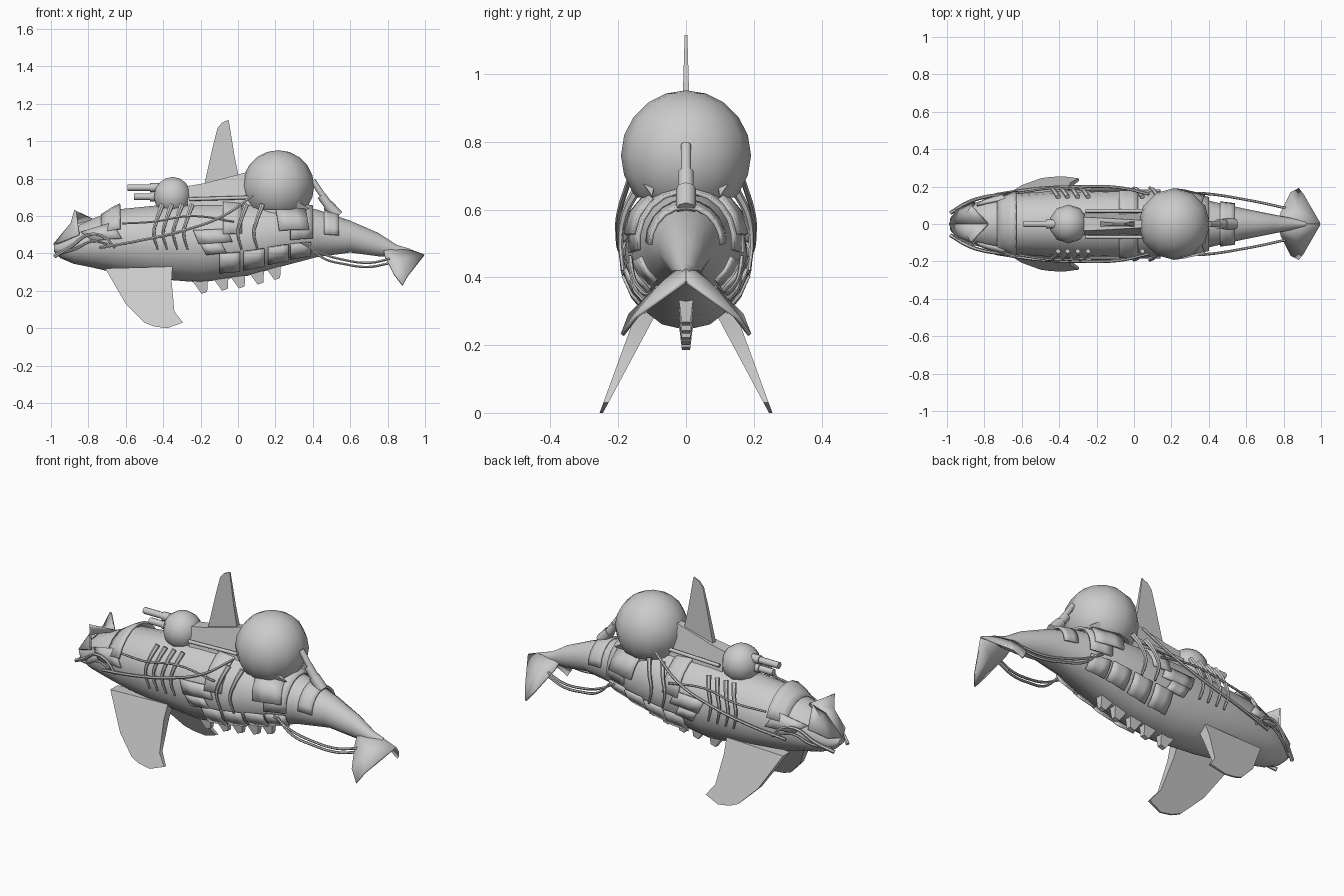
import bpy, bmesh, math
from mathutils import Vector, Matrix

if "Cube" in bpy.data.objects:
    bpy.data.objects.remove(bpy.data.objects["Cube"])

GREY = (0.6, 0.6, 0.6, 1)
mat = bpy.data.materials.new("plain grey")
mat.use_nodes = True
mat.diffuse_color = GREY
mat.node_tree.nodes["Principled BSDF"].inputs["Base Color"].default_value = GREY


def finish(name, mesh, mirror=False, thick=0, angle=35):
    """Link a mesh object, shade it and add mirror / solidify."""
    ob = bpy.data.objects.new(name, mesh)
    bpy.context.collection.objects.link(ob)
    mesh.materials.clear()
    mesh.materials.append(mat)
    bpy.ops.object.select_all(action='DESELECT')
    bpy.context.view_layer.objects.active = ob
    ob.select_set(True)
    bpy.ops.object.shade_smooth_by_angle(angle=math.radians(angle))
    if thick:
        s = ob.modifiers.new("thickness", 'SOLIDIFY')
        s.thickness, s.offset = thick, 0
    if mirror:
        m = ob.modifiers.new("mirror", 'MIRROR')
        m.use_axis = (False, True, False)
    return ob


def from_faces(name, verts, faces, **kw):
    mesh = bpy.data.meshes.new(name)
    mesh.from_pydata([tuple(v) for v in verts], [], faces)
    bm = bmesh.new()
    bm.from_mesh(mesh)
    bmesh.ops.recalc_face_normals(bm, faces=bm.faces)
    bm.to_mesh(mesh)
    bm.free()
    return finish(name, mesh, **kw)


# Body stations: x, half width, bottom, top
STATIONS = [(-.985, .03, .41, .44), (-.95, .07, .375, .475), (-.88, .105, .345, .54),
            (-.78, .135, .325, .585), (-.65, .16, .295, .635), (-.45, .175, .265, .655),
            (-.2, .185, .245, .67), (.05, .18, .28, .67), (.25, .165, .335, .665),
            (.42, .12, .38, .635), (.6, .08, .405, .575), (.75, .05, .385, .51),
            (.85, .03, .385, .445), (.92, .012, .395, .425)]


def skin(x, deg, lift=0):
    """Point on the hull at x; angle runs from the top towards +y."""
    for a, b in zip(STATIONS, STATIONS[1:]):
        if x <= b[0]:
            break
    t = (x - a[0]) / (b[0] - a[0])
    _, w, lo, hi = [p + (q - p) * t for p, q in zip(a, b)]
    r = math.radians(deg)
    return Vector((x, (w + lift) * math.sin(r),
                   (lo + hi) / 2 + ((hi - lo) / 2 + lift) * math.cos(r)))


def plate(name, x0, x1, a0, a1, lift0=.008, lift1=.008, mirror=True, skew=0):
    """Armour plate that follows the hull."""
    n, m = max(2, round((a1 - a0) / 18)), 3
    verts = [skin(x0 + (x1 - x0) * i / m + skew * j / n, a0 + (a1 - a0) * j / n,
                  lift0 + (lift1 - lift0) * i / m)
             for i in range(m + 1) for j in range(n + 1)]
    faces = [(i * (n + 1) + j, i * (n + 1) + j + 1, (i + 1) * (n + 1) + j + 1, (i + 1) * (n + 1) + j)
             for i in range(m) for j in range(n)]
    return from_faces(name, verts, faces, mirror=mirror, thick=.012)


def blade(name, outline, centre, half, mirror=False):
    """Fin with a side outline (x, z), centred at y = centre(z)."""
    n = len(outline)
    verts = [(x, centre(z) + s * half(z), z) for s in (-1, 1) for x, z in outline]
    faces = [tuple(range(n)), tuple(range(n, 2 * n))]
    faces += [(i, (i + 1) % n, n + (i + 1) % n, n + i) for i in range(n)]
    return from_faces(name, verts, faces, mirror=mirror)


def fan(name, hub, rim, closed, thick):
    n = len(rim)
    faces = [(0, i + 1, (i + 1) % n + 1) for i in range(n if closed else n - 1)]
    return from_faces(name, [hub] + rim, faces, mirror=True, thick=thick, angle=50)


def tube(name, points, radius, end=1, mirror=True):
    """Round smooth hose through points, tapering to end * radius."""
    cu = bpy.data.curves.new(name, 'CURVE')
    cu.dimensions, cu.resolution_u = '3D', 5
    cu.bevel_depth, cu.bevel_resolution, cu.use_fill_caps = radius, 1, True
    sp = cu.splines.new('BEZIER')
    sp.bezier_points.add(len(points) - 1)
    for i, (bp, p) in enumerate(zip(sp.bezier_points, points)):
        bp.co = p
        bp.handle_left_type = bp.handle_right_type = 'AUTO'
        bp.radius = 1 + (end - 1) * i / (len(points) - 1)
    tmp = bpy.data.objects.new("temp", cu)
    bpy.context.collection.objects.link(tmp)
    dg = bpy.context.evaluated_depsgraph_get()
    mesh = bpy.data.meshes.new_from_object(tmp.evaluated_get(dg))
    bpy.data.objects.remove(tmp)
    return finish(name, mesh, mirror=mirror, angle=50)


def rod(name, a, b, radius, sides=10, mirror=False):
    a, b = Vector(a), Vector(b)
    bm = bmesh.new()
    turn = (b - a).to_track_quat('Z', 'Y').to_matrix().to_4x4()
    bmesh.ops.create_cone(bm, cap_ends=True, segments=sides, radius1=radius, radius2=radius,
                          depth=(b - a).length, matrix=Matrix.Translation((a + b) / 2) @ turn)
    mesh = bpy.data.meshes.new(name)
    bm.to_mesh(mesh)
    bm.free()
    return finish(name, mesh, mirror=mirror, angle=50)


def dome(name, centre, radius, floor, seg, rings):
    """Ball cut flat at the floor height."""
    bm = bmesh.new()
    bmesh.ops.create_uvsphere(bm, u_segments=seg, v_segments=rings, radius=radius,
                              matrix=Matrix.Translation(centre))
    cut = bmesh.ops.bisect_plane(bm, geom=bm.verts[:] + bm.edges[:] + bm.faces[:],
                                 plane_co=(0, 0, floor), plane_no=(0, 0, -1), clear_outer=True)
    bmesh.ops.contextual_create(bm, geom=[g for g in cut["geom_cut"] if isinstance(g, bmesh.types.BMEdge)])
    mesh = bpy.data.meshes.new(name)
    bm.to_mesh(mesh)
    bm.free()
    return finish(name, mesh, angle=45)


# Hull
N = 16
hull = [skin(s[0], 360 * j / N) for s in STATIONS for j in range(N)]
quads = [(i * N + j, i * N + (j + 1) % N, (i + 1) * N + (j + 1) % N, (i + 1) * N + j)
         for i in range(len(STATIONS) - 1) for j in range(N)]
last = len(hull) - N
from_faces("body", hull, quads + [tuple(range(N)), tuple(range(last, last + N))], angle=40)

# Head: horned brow plate, lips and collars
fan("brow_plate", (-.89, .06, .56),
    [(-.78, 0, .585), (-.88, 0, .555), (-.985, 0, .445), (-.95, .075, .46),
     (-.85, .115, .50), (-.87, .095, .63)], True, .012)
tube("lip", [(-.98, .06, .385), (-.89, .115, .44), (-.8, .145, .50), (-.72, .158, .49), (-.66, .165, .43)], .011, .6)
tube("lower_lip", [(-.96, .06, .40), (-.87, .12, .425), (-.78, .145, .465), (-.7, .16, .45)], .009, .6)
plate("neck_collar", -.73, -.63, -70, 70, 0, .025, mirror=False)
plate("jaw_plate", -.84, -.68, 55, 85, .004, .01, skew=.06)

# Side and deck armour
plate("mid_collar", -.08, .02, -80, 80, .012, .004, mirror=False)
plate("flank_patch_front", -.24, -.06, 72, 92, .005, .005, skew=.03)
plate("flank_patch_rear", -.2, -.09, 92, 108, .005, .005, skew=.03)
plate("rear_collar", .28, .4, -100, 100, .01, .015, mirror=False)
plate("saddle_plate", .2, .36, 38, 82, .02, .024, skew=.02)
plate("tail_collar", .46, .54, -90, 90, .004, .012, mirror=False)
for i, x in enumerate((-.1, .03, .16, .28)):
    plate(f"belly_plate_{i + 1}", x, x + .11, 108, 142, .008, .014)

# Curved ribs on the flanks
for i, x in enumerate((-.45, -.4, -.345, -.29, 0, .085)):
    tube(f"flank_rib_{i + 1}",
         [(x + .045, .145, .66), (x + .02, .18, .59), (x, .193, .51), (x + .02, .186, .42)], .014, .4)

# Belly spikes sweeping back
for i, x in enumerate((-.2, -.09, .0, .1, .19)):
    z = skin(x, 180).z
    blade(f"belly_spike_{i + 1}",
          [(x - .06, z + .03), (x + .005, z - .06), (x + .035, z - .05), (x + .04, z + .03)],
          lambda q: 0, lambda q, z=z: .012 + .12 * (q - z + .06))

# Fins
blade("dorsal_fin", [(-.2, .64), (-.18, .77), (-.135, .97), (-.11, 1.07), (-.085, 1.1),
                     (-.05, 1.115), (-.02, .93), (.01, .78), (.02, .64)],
      lambda z: 0, lambda z: .004 + .03 * (1.115 - z))
blade("pectoral_fin", [(-.71, .32), (-.6, .13), (-.5, .03), (-.45, .01), (-.38, 0), (-.295, .03),
                       (-.34, .09), (-.355, .25), (-.35, .33)],
      lambda z: .25 - .45 * z, lambda z: .005 + .085 * z, mirror=True)
fan("tail_fluke", (.87, .085, .365),
    [(.9, 0, .425), (.77, 0, .45), (.785, .06, .385), (.835, .165, .29), (.88, .188, .23),
     (.907, .155, .28), (.995, 0, .39)], True, .012)

# Deck housing behind the turret
blade("deck_housing", [(-.27, .65), (-.27, .76), (-.18, .775), (.07, .84), (.07, .65)],
      lambda z: 0, lambda z: .06 - .22 * (z - .65))
rod("deck_rail", (-.26, .07, .69), (.08, .07, .70), .01, 8, True)

# Gas balloon and its stern strut
dome("balloon", (.215, 0, .76), .192, .635, 12, 10)
rod("balloon_cradle", (.215, 0, .60), (.215, 0, .66), .125, 12)
from_faces("cradle_bracket", [(.3, .09, .69), (.3, .135, .69), (.32, .10, .62), (.38, .1, .64)],
           [(0, 1, 2), (1, 3, 2), (0, 2, 3), (0, 3, 1)], mirror=True)
rod("stern_strut", (.4, 0, .79), (.5, 0, .64), .016)
rod("strut_sleeve", (.445, 0, .71), (.485, 0, .655), .024)
rod("strut_foot", (.48, 0, .66), (.535, 0, .60), .03, 8)

# Gun turret
dome("turret", (-.35, 0, .705), .104, .63, 10, 8)
for label, z, x in (("upper", .752, -.59), ("lower", .703, -.555)):
    rod(label + "_barrel", (x, 0, z), (-.38, 0, z), .018)
    rod(label + "_barrel_collar", (-.47, 0, z), (-.42, 0, z), .024)

# Hoses along the flanks and under the tail
tube("flank_hose", [(-.74, .158, .43), (-.52, .19, .47), (-.3, .2, .52), (-.08, .195, .60), (.08, .16, .71)], .008)
tube("upper_hose", [(-.62, .165, .56), (-.45, .19, .57), (-.25, .185, .60), (-.02, .185, .57)], .006)
for i in range(2):
    d = .022 * i
    tube(f"tail_hose_{i + 1}",
         [(.34 + d, .165, .46), (.45, .155, .40 - d), (.57, .135, .365 - d),
          (.7, .11, .35 - d), (.81, .085, .37 - d)], .007)
